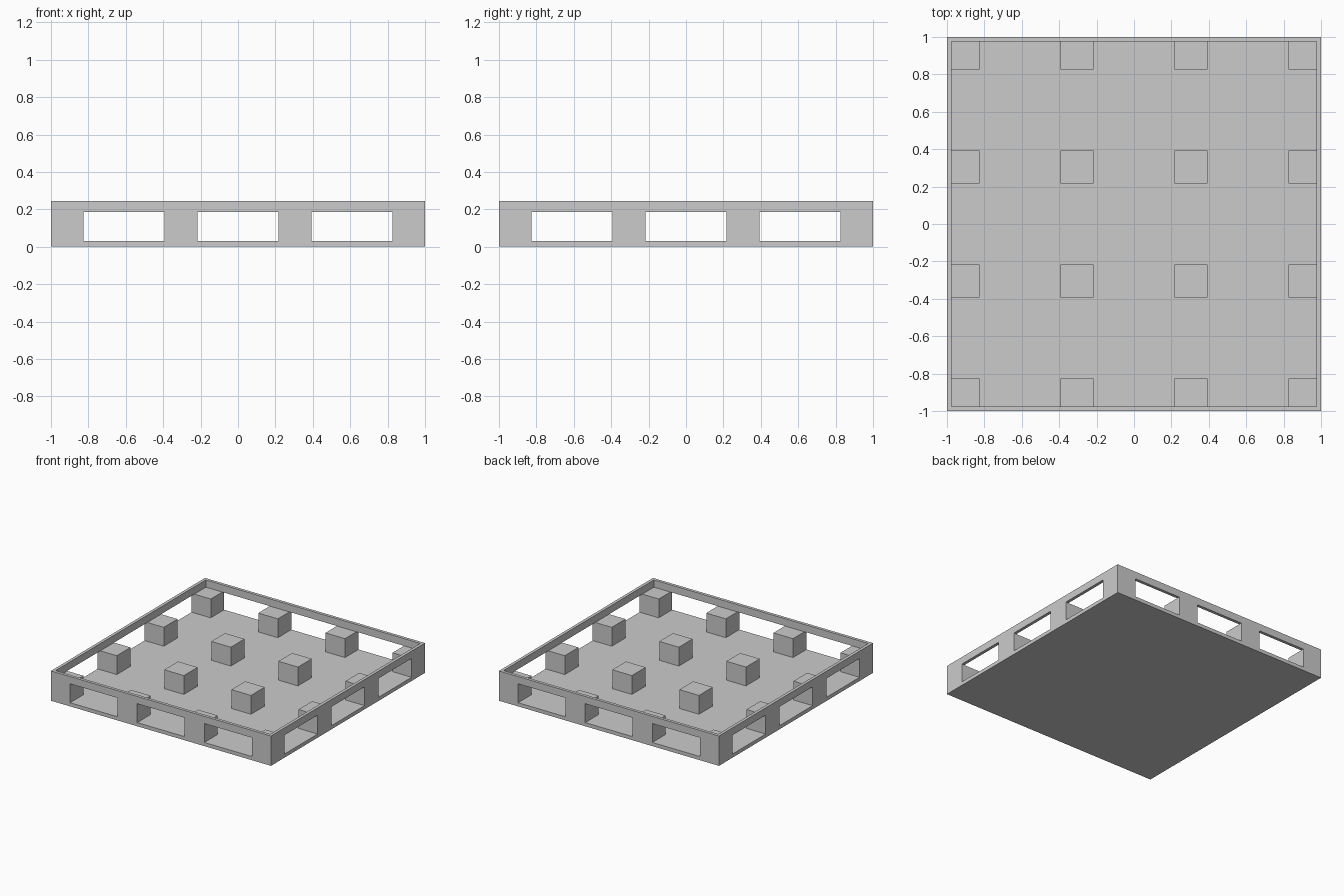
import bpy
from mathutils import Vector

cube = bpy.data.objects.get("Cube")
if cube:
    bpy.data.objects.remove(cube, do_unlink=True)

HEIGHT = 0.245
DECK_TOP = 0.03      # top of the bottom deck
BLOCK_TOP = 0.185    # top of the spacer blocks, underside of the rim
INNER = 0.975        # inner face of the rim
EMBED = 0.99         # outer blocks reach into the wall
GAP_CENTRES = (-0.61, 0.0, 0.61)
GAP_HALF = 0.216

grey = bpy.data.materials.new("plain grey")
grey.use_nodes = True
colour = (0.6, 0.6, 0.6, 1)
grey.diffuse_color = colour
grey.node_tree.nodes["Principled BSDF"].inputs["Base Color"].default_value = colour


def box(name, low, high):
    """Box between two opposite corners."""
    low, high = Vector(low), Vector(high)
    bpy.ops.mesh.primitive_cube_add(size=1, location=(low + high) / 2)
    obj = bpy.context.object
    obj.name = name
    obj.scale = high - low
    bpy.ops.object.transform_apply(location=True, rotation=False, scale=True)
    obj.data.materials.append(grey)
    return obj


def combine(target, operation, low, high):
    """Cut a box-shaped volume from the target, or weld one to it."""
    tool = box("tool", low, high)
    tool.hide_render = True
    mod = target.modifiers.new("combine", 'BOOLEAN')
    mod.operation = operation
    mod.solver = 'EXACT'
    mod.object = tool
    bpy.context.view_layer.objects.active = target
    bpy.ops.object.modifier_apply(modifier=mod.name)
    bpy.data.objects.remove(tool, do_unlink=True)


# Tray: deck with a thin wall all round
pallet = box("pallet_tray", (-1, -1, 0), (1, 1, HEIGHT))
combine(pallet, 'DIFFERENCE', (-INNER, -INNER, DECK_TOP), (INNER, INNER, HEIGHT + 0.1))

# Fork openings through opposite walls
for c in GAP_CENTRES:
    a, b = c - GAP_HALF, c + GAP_HALF
    combine(pallet, 'DIFFERENCE', (a, -1.1, DECK_TOP), (b, 1.1, BLOCK_TOP))
    combine(pallet, 'DIFFERENCE', (-1.1, a, DECK_TOP), (1.1, b, BLOCK_TOP))

# Spacer blocks fill the grid positions between the openings
starts = [-EMBED] + [c + GAP_HALF for c in GAP_CENTRES]
ends = [c - GAP_HALF for c in GAP_CENTRES] + [EMBED]
spans = list(zip(starts, ends))
for x0, x1 in spans:
    for y0, y1 in spans:
        combine(pallet, 'UNION', (x0, y0, DECK_TOP / 2), (x1, y1, BLOCK_TOP))
